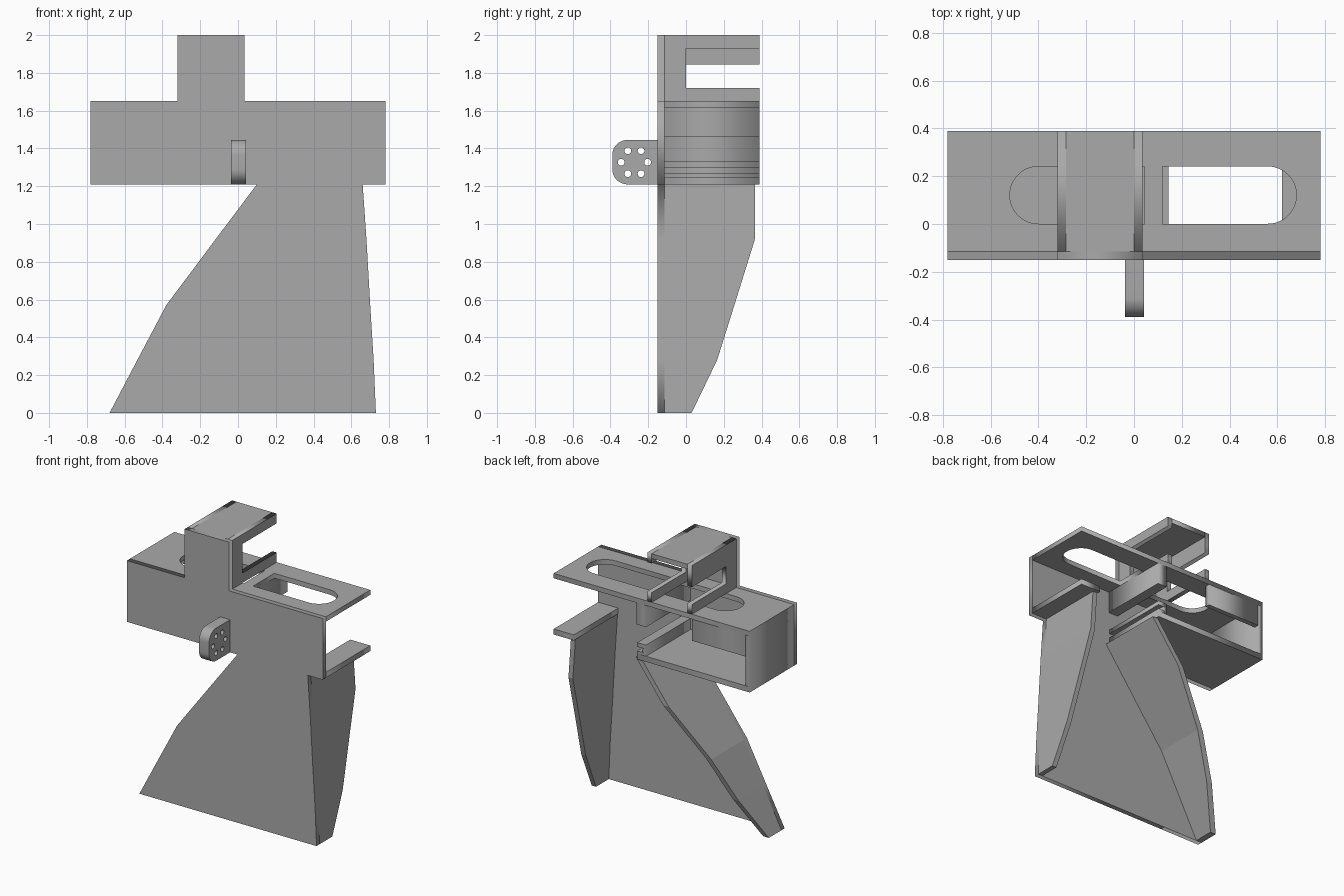
import bpy, bmesh, math

cube = bpy.data.objects.get("Cube")
if cube:
    bpy.data.objects.remove(cube, do_unlink=True)

grey = bpy.data.materials.new("plain_grey")
grey.use_nodes = True
grey.diffuse_color = (0.4, 0.4, 0.4, 1)
grey.node_tree.nodes["Principled BSDF"].inputs["Base Color"].default_value = (0.4, 0.4, 0.4, 1)

T = 0.035                      # wall thickness
W, FRONT, BACK = 0.78, -0.15, 0.39
FLOOR, DECK, TOP = 1.21, 1.65, 2.0
TL, TR = -0.32, 0.035          # tower sides


def finish(name, bm):
    bmesh.ops.remove_doubles(bm, verts=bm.verts, dist=1e-5)
    bmesh.ops.recalc_face_normals(bm, faces=bm.faces)
    mesh = bpy.data.meshes.new(name)
    bm.to_mesh(mesh)
    bm.free()
    mesh.materials.append(grey)
    ob = bpy.data.objects.new(name, mesh)
    bpy.context.collection.objects.link(ob)
    return ob


def panel(name, loops, axis, lo, hi):
    """Flat outline with holes, extruded from lo to hi along an axis."""
    curve = bpy.data.curves.new(name, 'CURVE')
    curve.dimensions, curve.fill_mode = '2D', 'BOTH'
    curve.extrude = (hi - lo) / 2
    for pts in loops:
        s = curve.splines.new('POLY')
        s.points.add(len(pts) - 1)
        for p, (a, b) in zip(s.points, pts):
            p.co = (a, b, 0, 1)
        s.use_cyclic_u = True
    helper = bpy.data.objects.new(name + "_outline", curve)
    bpy.context.collection.objects.link(helper)
    bpy.context.view_layer.update()
    deps = bpy.context.evaluated_depsgraph_get()
    mesh = bpy.data.meshes.new_from_object(helper.evaluated_get(deps))
    bm = bmesh.new()
    bm.from_mesh(mesh)
    bpy.data.objects.remove(helper)
    bpy.data.meshes.remove(mesh)
    for v in bm.verts:
        a, b, c = v.co
        c += (lo + hi) / 2
        v.co = {'x': (c, a, b), 'y': (a, c, b), 'z': (a, b, c)}[axis]
    return finish(name, bm)


def rect(a0, a1, b0, b1):
    return [(a0, b0), (a1, b0), (a1, b1), (a0, b1)]


def box(name, x0, x1, y0, y1, z0, z1):
    return panel(name, [rect(x0, x1, y0, y1)], 'z', z0, z1)


def arc(cx, cy, r, start, end, n):
    angles = [math.radians(start + (end - start) * i / n) for i in range(n + 1)]
    return [(cx + r * math.cos(t), cy + r * math.sin(t)) for t in angles]


# Chute sections: height, left edge, right edge, back edge
SECTIONS = [(0, -0.68, 0.73, 0.03), (0.28, -0.533, 0.718, 0.165),
            (0.57, -0.38, 0.70, 0.256), (0.92, -0.118, 0.68, 0.365),
            (FLOOR, 0.10, 0.66, 0.365)]

# Front panel: tower, housing and chute in one sheet
outline = [(l, z) for z, l, r, b in SECTIONS]
outline += [(-W, FLOOR), (-W, DECK), (TL, DECK), (TL, TOP), (TR, TOP),
            (TR, DECK), (W, DECK), (W, FLOOR)]
outline += [(r, z) for z, l, r, b in reversed(SECTIONS)]
panel("front_panel", [outline], 'y', FRONT, FRONT + T)


# Chute side flanges
def flange(name, rows):
    bm = bmesh.new()
    rings = [[bm.verts.new(p) for p in ((x0, FRONT + T, z), (x1, FRONT + T, z),
                                        (x1, b, z), (x0, b, z))]
             for z, x0, x1, b in rows]
    for lower, upper in zip(rings, rings[1:]):
        for i in range(4):
            j = (i + 1) % 4
            bm.faces.new((lower[i], lower[j], upper[j], upper[i]))
    bm.faces.new(rings[0])
    bm.faces.new(rings[-1])
    finish(name, bm)


flange("right_flange", [(z, l, l + 0.045, b) for z, l, r, b in SECTIONS])
flange("left_flange", [(z, r - T, r, b) for z, l, r, b in SECTIONS])

# Housing deck with two slots, each rounded at its outer end
inner = FRONT + T
mid, rad = 0.121, 0.12
slot_right = arc(-0.52 + rad, mid, rad, 90, 270, 24) + [(0.045, mid - rad), (0.045, mid + rad)]
slot_left = arc(0.68 - rad, mid, rad, -90, 90, 24) + [(0.12, mid + rad), (0.12, mid - rad)]
panel("deck", [rect(-W, W, inner, BACK), slot_right, slot_left], 'z', DECK - T, DECK)

# Housing floors, end wall and back band
box("right_floor", -W, 0.115, inner, BACK, FLOOR, FLOOR + 0.04)
box("left_floor", 0.62, W, inner, BACK, FLOOR, FLOOR + 0.04)
box("end_wall", -W, -W + T, inner, BACK, FLOOR + 0.04, DECK - T)
box("back_band", -W + T, TL, BACK - T, BACK, 1.46, DECK - T)

# Divider under the deck and grooved rail on the floor
box("divider", 0.045, 0.12, inner, BACK, 1.46, DECK - T)
box("rail_base", 0.045, 0.115, inner, BACK, 1.25, 1.27)
box("rail_web", 0.045, 0.075, inner, BACK, 1.27, 1.30)
box("rail_cap", 0.045, 0.115, inner, BACK, 1.30, 1.33)


# Tower sides, notched from the back, and roof
def tower_side(name, x0, notch_top):
    pts = [(inner, DECK), (BACK, DECK), (BACK, 1.72), (0, 1.72),
           (0, notch_top), (BACK, notch_top), (BACK, TOP), (inner, TOP)]
    panel(name, [pts], 'x', x0, x0 + T)


tower_side("tower_right_side", TL, 1.845)
tower_side("tower_left_side", TR - T, 1.93)
box("tower_roof", TL + T, TR - T, inner, BACK, TOP - T, TOP)

# Mounting tab with a ring of holes
y0, z0, z1, r = -0.39, FLOOR, 1.445, 0.08
tab = arc(y0 + r, z1 - r, r, 90, 180, 12) + arc(y0 + r, z0 + r, r, 180, 270, 12)
tab += [(FRONT, z0), (FRONT, z1)]
holes = []
for k in range(6):
    t = math.radians(60 * k)
    holes.append(arc(-0.273 + 0.07 * math.cos(t), 1.327 + 0.07 * math.sin(t), 0.018, 0, 337.5, 15))
tab_ob = panel("mounting_tab", [tab] + holes, 'x', -0.037, 0.042)
bpy.context.view_layer.objects.active = tab_ob
tab_ob.select_set(True)
bpy.ops.object.shade_smooth_by_angle(angle=math.radians(30))
